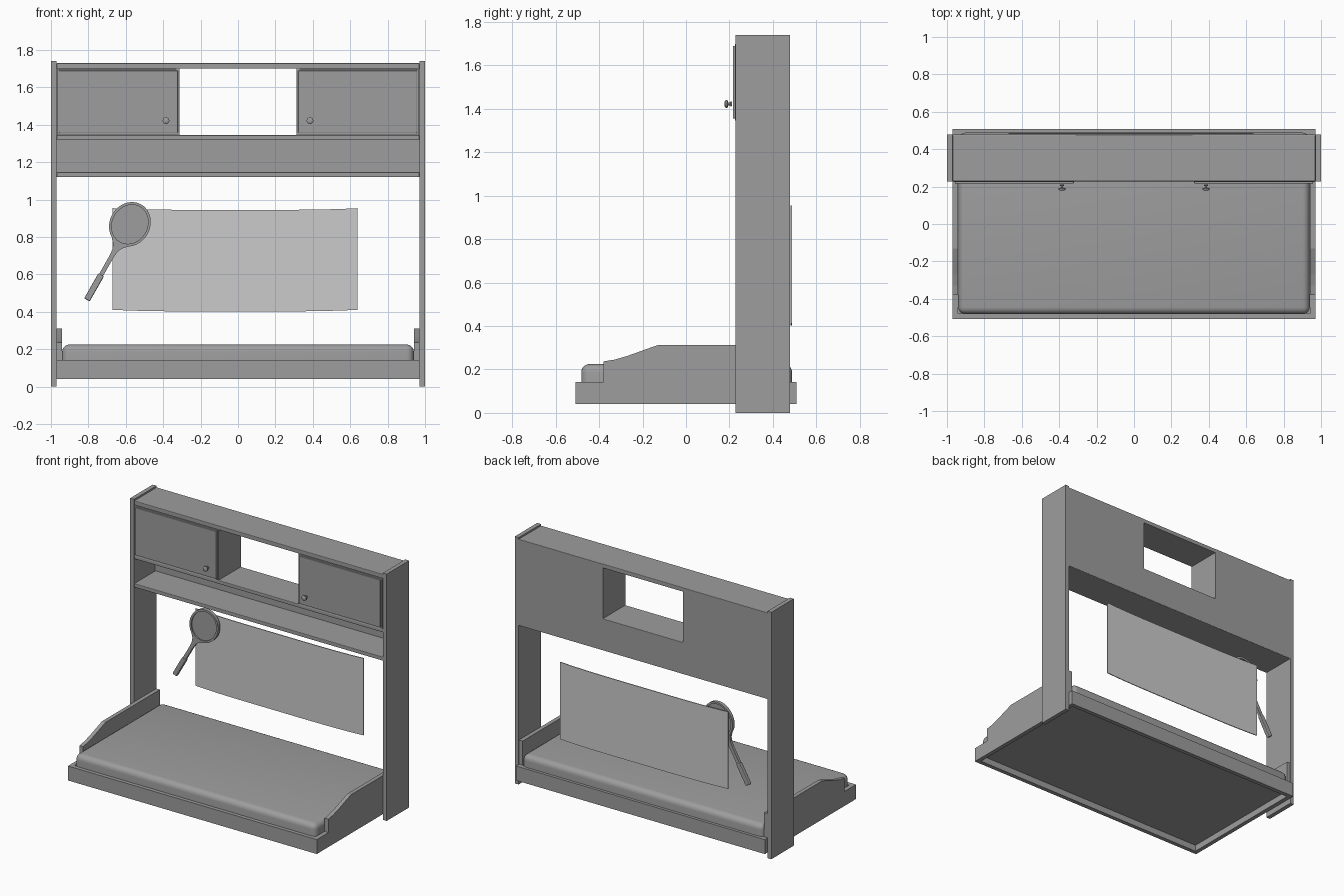
import bpy, bmesh, math
from mathutils import Matrix

if "Cube" in bpy.data.objects:
    bpy.data.objects.remove(bpy.data.objects["Cube"])


def grey(name, v):
    m = bpy.data.materials.new(name)
    m.diffuse_color = (v, v, v, 1)
    m.use_nodes = True
    m.node_tree.nodes["Principled BSDF"].inputs["Base Color"].default_value = m.diffuse_color
    return m


DARK, LIGHT = grey("dark_grey", 0.34), grey("light_grey", 0.59)


def finish(name, bm, bevel=0.0, segs=1, smooth=False):
    bmesh.ops.recalc_face_normals(bm, faces=bm.faces)
    me = bpy.data.meshes.new(name)
    bm.to_mesh(me)
    bm.free()
    me.materials.append(DARK)
    ob = bpy.data.objects.new(name, me)
    bpy.context.collection.objects.link(ob)
    if bevel:
        m = ob.modifiers.new("bevel", 'BEVEL')
        m.width, m.segments = bevel, segs
    if smooth:
        bpy.ops.object.select_all(action='DESELECT')
        ob.select_set(True)
        bpy.context.view_layer.objects.active = ob
        bpy.ops.object.shade_smooth_by_angle(angle=math.radians(40))
    return ob


def box(name, x, y, z, bevel=0.0):
    bm = bmesh.new()
    bmesh.ops.create_cube(bm, size=1)
    for v in bm.verts:
        for i, (a, b) in enumerate((x, y, z)):
            v.co[i] = a if v.co[i] < 0 else b
    return finish(name, bm, bevel, 2)


def prism(name, pts, axis, a, b, matrix=None, smooth=False):
    """Extrude a 2D outline along x (pts are y,z) or along y (pts are x,z)."""
    bm = bmesh.new()
    place = (lambda p, t: (t, p[0], p[1])) if axis == 'x' else (lambda p, t: (p[0], t, p[1]))
    lo = [bm.verts.new(place(p, a)) for p in pts]
    hi = [bm.verts.new(place(p, b)) for p in pts]
    bm.faces.new(lo)
    bm.faces.new(hi)
    n = len(pts)
    for i in range(n):
        bm.faces.new((lo[i], lo[(i + 1) % n], hi[(i + 1) % n], hi[i]))
    if matrix:
        bm.transform(matrix)
    return finish(name, bm, smooth=smooth)


def lathe_y(name, profile, x, z, n=20):
    """Revolve (y, radius) pairs round an axis parallel to y."""
    bm = bmesh.new()
    rings = [[bm.verts.new((x + r * math.cos(math.tau * k / n), y, z + r * math.sin(math.tau * k / n)))
              for k in range(n)] for y, r in profile]
    for p, q in zip(rings, rings[1:]):
        for k in range(n):
            bm.faces.new((p[k], p[(k + 1) % n], q[(k + 1) % n], q[k]))
    bm.faces.new(rings[0])
    bm.faces.new(rings[-1])
    return finish(name, bm, smooth=True)


FRONT, BACK = 0.228, 0.478

# Upper unit: long boards and the back of the open shelf
for name, z in (("top_board", (1.70, 1.73)), ("cabinet_floor", (1.32, 1.345)), ("lower_shelf", (1.12, 1.147))):
    box(name, (-0.97, 0.97), (FRONT, BACK), z, 0.004)
box("shelf_back", (-0.97, 0.97), (BACK - 0.015, BACK + 0.001), (1.122, 1.343))

rail = [(-0.38, 0.14), (-0.38, 0.237), (-0.33, 0.245), (-0.27, 0.262), (-0.17, 0.298),
        (-0.13, 0.312), (0.475, 0.312), (0.475, 0.14)]
knob = [(0.212, 0.010), (0.205, 0.012), (0.203, 0.006), (0.194, 0.006),
        (0.191, 0.018), (0.183, 0.018), (0.178, 0.011)]

# Parts that repeat left and right
for side, s in (("left", -1), ("right", 1)):
    def span(a, b):
        return tuple(sorted((s * a, s * b)))
    box(side + "_side_panel", span(0.97, 1.0), (FRONT, BACK), (0, 1.74))
    box(side + "_cabinet_wall", span(0.312, 0.332), (FRONT, BACK), (1.345, 1.70))
    box(side + "_cabinet_back", span(0.313, 0.97), (BACK - 0.015, BACK + 0.001), (1.343, 1.728))
    box(side + "_door", span(0.32, 0.965), (FRONT - 0.003, FRONT + 0.012), (1.346, 1.699))
    box(side + "_door_face", span(0.322, 0.957), (0.216, FRONT), (1.355, 1.69), 0.004)
    lathe_y(side + "_door_knob", knob, s * 0.385, 1.422)
    # Bed ends
    prism(side + "_bed_rail", rail, 'x', s * 0.942, s * 0.97)
    box(side + "_frame_board", span(0.94, 0.97), (-0.478, 0.478), (0.04, 0.142))

# Bed frame, base and mattress
box("front_frame_board", (-0.97, 0.97), (-0.508, -0.478), (0.04, 0.142))
box("back_frame_board", (-0.97, 0.97), (0.478, 0.508), (0.04, 0.142))
box("bed_base", (-0.94, 0.94), (-0.478, 0.478), (0.085, 0.105))

bm = bmesh.new()
bmesh.ops.create_cube(bm, size=1)
bm.transform(Matrix.Translation((0, 0.003, 0.165)) @ Matrix.Diagonal((1.88, 0.97, 0.12, 1)))
edges = [e for e in bm.edges if max(v.co.z for v in e.verts) > 0.2]
bmesh.ops.bevel(bm, geom=edges, offset=0.038, segments=5, profile=0.5, affect='EDGES')
finish("mattress", bm, smooth=True)

# Hanging poster with slightly curling ends
n = 24
xs = [-0.67 + 1.31 * i / n for i in range(n + 1)]


def curl(x):
    return abs((x + 0.015) / 0.655) ** 4


outline = [(x, 0.402 + 0.009 * curl(x)) for x in xs] + [(x, 0.945 + 0.009 * curl(x)) for x in reversed(xs)]
poster = prism("poster", outline, 'y', 0.481, 0.487)
poster.data.materials[0] = LIGHT

# Racket: drawn upright at the origin, then tilted and placed
M = Matrix.Translation((-0.578, 0.455, 0.868)) @ Matrix.Rotation(math.radians(29.6), 4, 'Y')
N = 40


def oval(a, b):
    return [(a * math.cos(math.tau * k / N), b * math.sin(math.tau * k / N)) for k in range(N)]


prism("racket_strings", oval(0.098, 0.112), 'y', -0.003, 0.003, M)
bm = bmesh.new()
section = [(0.108, 0.122, -0.012), (0.108, 0.122, 0.012), (0.094, 0.108, 0.012), (0.094, 0.108, -0.012)]
loops = [[bm.verts.new((x, y, z)) for x, z in oval(a, b)] for a, b, y in section]
for j in range(4):
    p, q = loops[j], loops[(j + 1) % 4]
    for k in range(N):
        bm.faces.new((p[k], p[(k + 1) % N], q[(k + 1) % N], q[k]))
bm.transform(M)
finish("racket_rim", bm, smooth=True)
half = [(0.05, -0.109), (0.026, -0.135), (0.015, -0.165), (0.012, -0.2), (0.012, -0.315)]
prism("racket_shaft", half + [(-x, z) for x, z in reversed(half)], 'y', -0.01, 0.01, M)
grip = box("racket_grip", (-0.017, 0.017), (-0.014, 0.014), (-0.465, -0.31), 0.006)
grip.matrix_world = M
